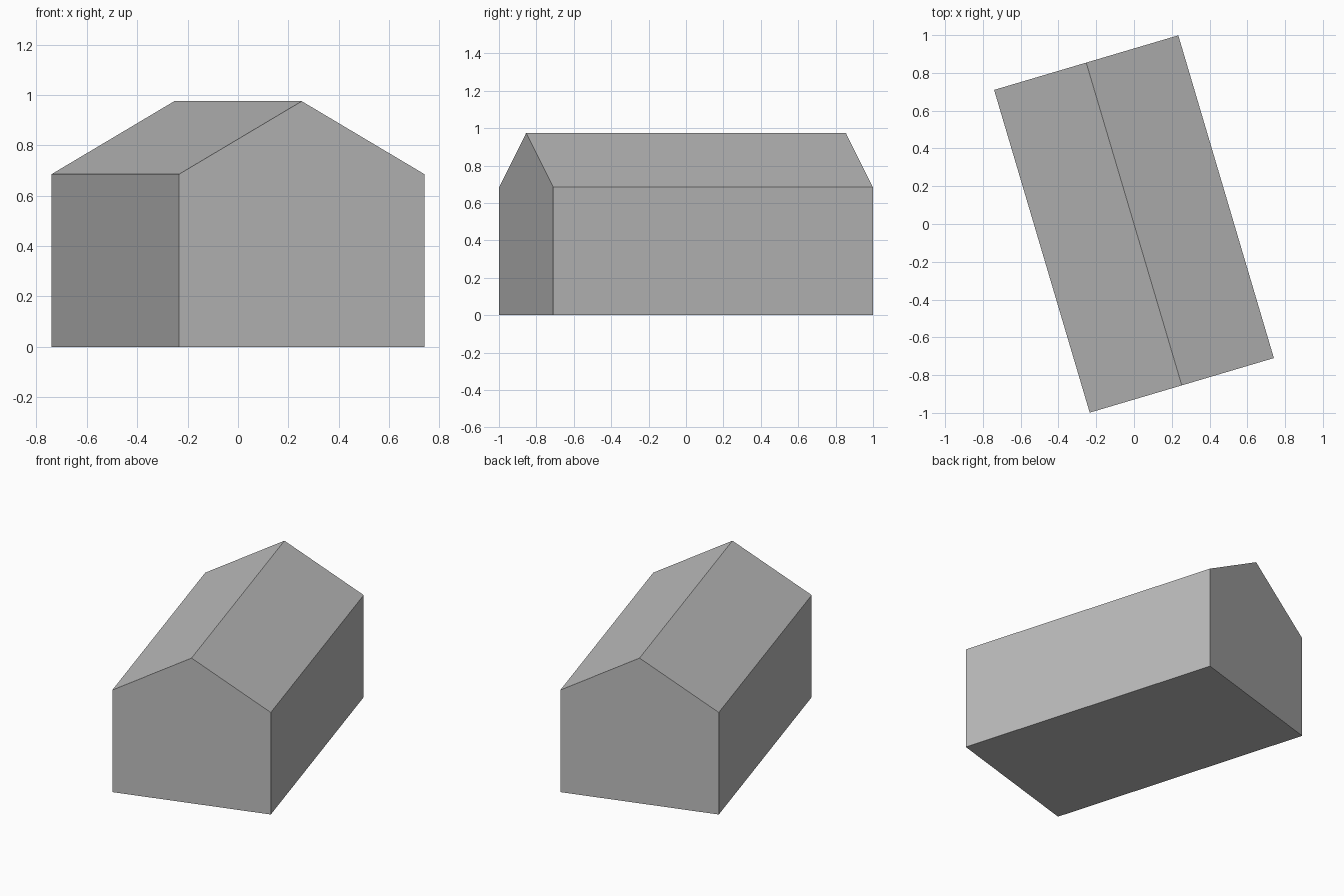
import bpy
import bmesh
from math import radians
from mathutils import Matrix, Vector

cube = bpy.data.objects.get("Cube")
if cube:
    bpy.data.objects.remove(cube, do_unlink=True)

WIDTH, LENGTH = 1.017, 1.782
EAVE, RIDGE = 0.685, 0.975
TURN = radians(16.5)

# Single plain grey
grey = bpy.data.materials.new("plain grey")
grey.use_nodes = True
colour = (0.5, 0.5, 0.5, 1)
grey.diffuse_color = colour
grey.node_tree.nodes["Principled BSDF"].inputs["Base Color"].default_value = colour

# Gable profile, extruded along the ridge and turned on the plot
half = WIDTH / 2
profile = [(-half, 0), (half, 0), (half, EAVE), (0, RIDGE), (-half, EAVE)]
bm = bmesh.new()
gable = bm.faces.new([bm.verts.new((x, -LENGTH / 2, z)) for x, z in profile])
result = bmesh.ops.extrude_face_region(bm, geom=[gable], use_keep_orig=True)
back = [v for v in result["geom"] if isinstance(v, bmesh.types.BMVert)]
bmesh.ops.translate(bm, verts=back, vec=Vector((0, LENGTH, 0)))
bmesh.ops.rotate(bm, verts=bm.verts, matrix=Matrix.Rotation(TURN, 3, "Z"))
bmesh.ops.recalc_face_normals(bm, faces=bm.faces)

mesh = bpy.data.meshes.new("gabled_building")
bm.to_mesh(mesh)
bm.free()
mesh.materials.append(grey)
building = bpy.data.objects.new("gabled_building", mesh)
bpy.context.collection.objects.link(building)
